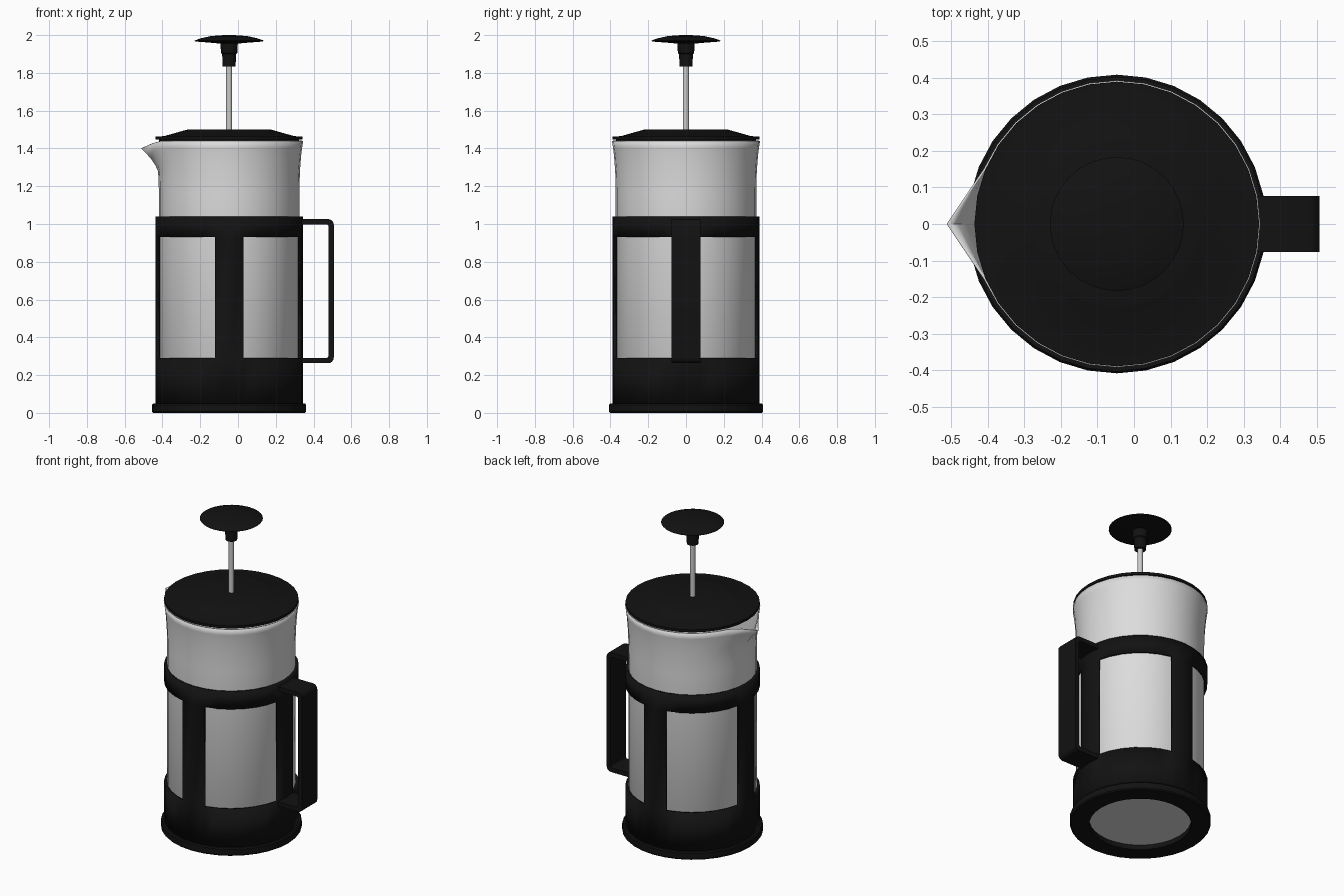
import bpy, bmesh, math

if "Cube" in bpy.data.objects:
    bpy.data.objects.remove(bpy.data.objects["Cube"])

CX = -0.047   # axis of the pot
N = 32        # sides of every large round part


def material(name, rgb):
    m = bpy.data.materials.new(name)
    m.diffuse_color = (*rgb, 1)
    m.use_nodes = True
    m.node_tree.nodes["Principled BSDF"].inputs["Base Color"].default_value = m.diffuse_color
    return m


BLACK = material("black plastic", (0.006, 0.006, 0.006))
GLASS = material("pale glass", (0.72, 0.72, 0.72))
STEEL = material("steel", (0.6, 0.6, 0.6))


def finish(name, bm, mat, angle=30, fix=True):
    if fix:
        bmesh.ops.recalc_face_normals(bm, faces=bm.faces[:])
    me = bpy.data.meshes.new(name)
    bm.to_mesh(me)
    bm.free()
    ob = bpy.data.objects.new(name, me)
    bpy.context.collection.objects.link(ob)
    me.materials.append(mat)
    bpy.ops.object.select_all(action='DESELECT')
    ob.select_set(True)
    bpy.context.view_layer.objects.active = ob
    bpy.ops.object.shade_smooth_by_angle(angle=math.radians(angle))
    return ob


def lathe(profile, n=N, closed=False, shape=None, keep=None):
    """Spin (radius, z) points round the pot axis; radius 0 makes a pole."""
    bm = bmesh.new()
    rings = []
    for r, z in profile:
        if r == 0:
            rings.append([bm.verts.new((CX, 0, z))] * n)
            continue
        ring = []
        for i in range(n):
            a = 2 * math.pi * i / n
            rr, zz = shape(r, z, a) if shape else (r, z)
            ring.append(bm.verts.new((CX + rr * math.cos(a), rr * math.sin(a), zz)))
        rings.append(ring)
    pairs = list(zip(rings, rings[1:]))
    if closed:
        pairs.append((rings[-1], rings[0]))
    for row, (lo, hi) in enumerate(pairs):
        for i in range(n):
            if keep and not keep(row, i):
                continue
            j = (i + 1) % n
            vs = list(dict.fromkeys([lo[i], lo[j], hi[j], hi[i]]))
            bm.faces.new(vs)
    return bm


def shell(ob, thickness):
    mod = ob.modifiers.new("wall", 'SOLIDIFY')
    mod.thickness = thickness
    mod.offset = -1


# Glass beaker, its rim pulled out into a V-shaped spout at -x
def spout(r, z, a):
    phi = abs(a - math.pi)
    if z < 1.27 or phi > math.radians(32):
        return r, z
    line = 0.465 / (math.cos(phi) + 0.673 * math.sin(phi))
    pull = max(0, line - r)
    w = ((z - 1.27) / 0.17) ** 1.5
    return r + pull * w, z - 0.04 * w * pull / (0.465 - r)


beaker = lathe([(0, 0.03), (0.35, 0.03), (0.372, 0.06), (0.372, 1.16), (0.373, 1.22),
                (0.375, 1.28), (0.378, 1.32), (0.381, 1.36), (0.386, 1.40),
                (0.392, 1.44)], shape=spout)
shell(finish("glass_beaker", beaker, GLASS, 40), 0.006)

# Holder: two bands joined by four posts, windows left open between
holder = lathe([(0.39, 0.04), (0.39, 0.29), (0.39, 0.93), (0.39, 1.04)],
               keep=lambda row, i: row != 1 or i % 8 in (0, 7))
shell(finish("holder_frame", holder, BLACK, 30, fix=False), 0.017)

# Foot ring, open in the middle
finish("foot_ring", lathe([(0.295, 0), (0.402, 0), (0.408, 0.007), (0.408, 0.043),
                           (0.402, 0.05), (0.295, 0.05)], closed=True), BLACK)

# Lid
finish("lid", lathe([(0, 1.438), (0.37, 1.438), (0.37, 1.447), (0.389, 1.447),
                     (0.389, 1.463), (0.345, 1.465), (0.235, 1.496), (0.22, 1.5),
                     (0, 1.5)]), BLACK)

# Plunger rod and knob
finish("plunger_rod", lathe([(0, 1.45), (0.016, 1.45), (0.016, 1.86), (0, 1.86)], 16), STEEL)
finish("plunger_knob", lathe([(0, 1.835), (0.034, 1.835), (0.037, 1.90), (0.043, 1.905),
                              (0.046, 1.955), (0.10, 1.96), (0.178, 1.966), (0.183, 1.971),
                              (0.15, 1.983), (0.10, 1.994), (0.05, 1.999), (0, 2.0)]), BLACK)


# Handle: C-shaped strap with rounded corners, extruded in y
def strap_side(x1, z0, z1, rad):
    pts = [(0.328, z0)]
    for cz, start in ((z0 + rad, -90), (z1 - rad, 0)):
        for k in range(5):
            t = math.radians(start + 22.5 * k)
            pts.append((x1 - rad + rad * math.cos(t), cz + rad * math.sin(t)))
    return pts + [(0.328, z1)]


outline = strap_side(0.507, 0.263, 1.026, 0.03) + strap_side(0.479, 0.291, 0.998, 0.012)[::-1]
bm = bmesh.new()
face = bm.faces.new([bm.verts.new((x, -0.077, z)) for x, z in outline])
ext = bmesh.ops.extrude_face_region(bm, geom=[face])
for v in ext["geom"]:
    if isinstance(v, bmesh.types.BMVert):
        v.co.y = 0.077
finish("handle", bm, BLACK)
